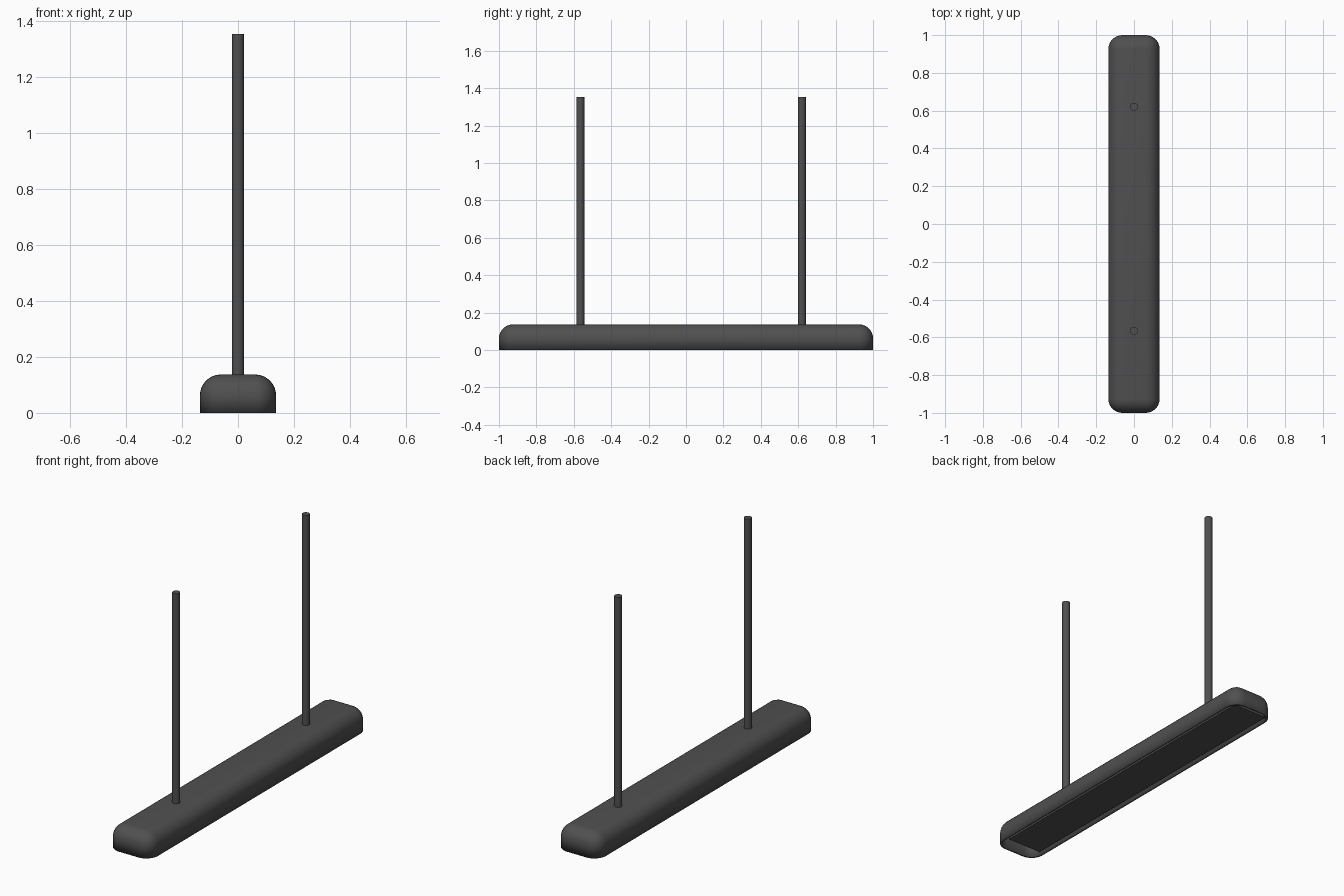
import bpy, bmesh
from mathutils import Matrix

if "Cube" in bpy.data.objects:
    bpy.data.objects.remove(bpy.data.objects["Cube"])

W, L, H = 0.272, 2.0, 0.137


def box_mesh(size, center):
    bm = bmesh.new()
    bmesh.ops.create_cube(bm, size=1.0)
    bmesh.ops.scale(bm, vec=size, verts=bm.verts)
    bmesh.ops.translate(bm, vec=center, verts=bm.verts)
    return bm


def add_object(name, bm):
    mesh = bpy.data.meshes.new(name)
    bm.to_mesh(mesh)
    bm.free()
    obj = bpy.data.objects.new(name, mesh)
    bpy.context.collection.objects.link(obj)
    mat = bpy.data.materials.get("dark_metal") or bpy.data.materials.new("dark_metal")
    mat.diffuse_color = (0.08, 0.08, 0.08, 1)
    mat.use_nodes = True
    mat.node_tree.nodes["Principled BSDF"].inputs["Base Color"].default_value = mat.diffuse_color
    mesh.materials.append(mat)
    bpy.ops.object.select_all(action='DESELECT')
    obj.select_set(True)
    bpy.context.view_layer.objects.active = obj
    bpy.ops.object.shade_smooth_by_angle()
    return obj


# Lamp housing: open-bottomed box with rounded top and corners
bm = box_mesh((W, L, H), (0, 0, H / 2))
bottom = [f for f in bm.faces if f.normal.z < -0.5]
bmesh.ops.delete(bm, geom=bottom, context='FACES_ONLY')
rounded = [e for e in bm.edges if not e.is_boundary]
bmesh.ops.bevel(bm, geom=rounded, offset=0.075, segments=8, profile=0.5,
                affect='EDGES', clamp_overlap=True)
housing = add_object("lamp_housing", bm)
shell = housing.modifiers.new("shell", 'SOLIDIFY')
shell.thickness = 0.012
shell.offset = -1

# Flat diffuser panel set in the underside
add_object("diffuser_panel", box_mesh((0.212, 1.88, 0.012), (0, 0.025, 0.012)))

# Two hanging rods
for name, y in (("front_rod", -0.565), ("back_rod", 0.62)):
    bm = bmesh.new()
    z0, z1 = H - 0.01, 1.352
    bmesh.ops.create_cone(bm, cap_ends=True, segments=24, radius1=0.021,
                          radius2=0.021, depth=z1 - z0,
                          matrix=Matrix.Translation((0, y, (z0 + z1) / 2)))
    add_object(name, bm)
